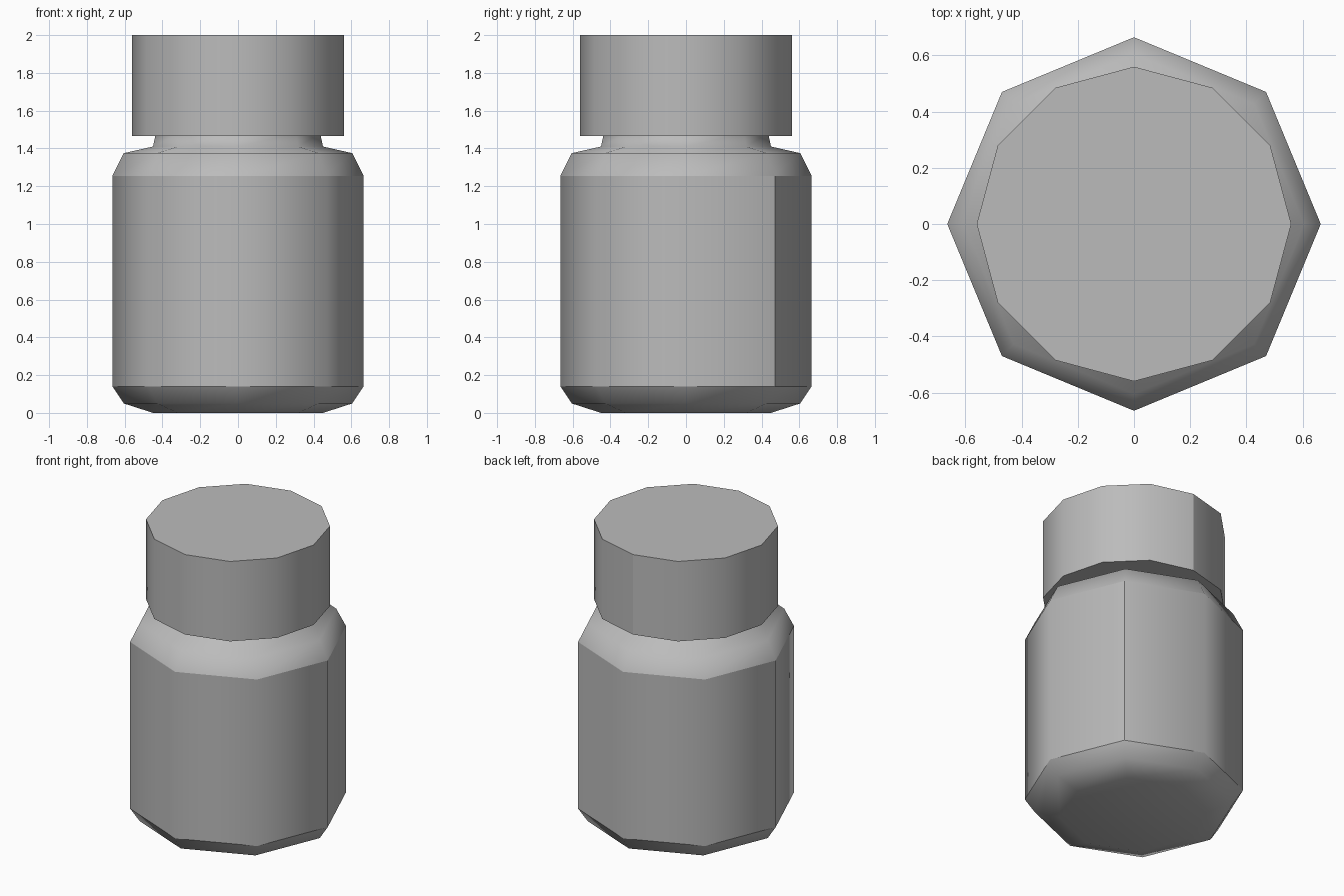
import bpy
import bmesh
from math import cos, sin, pi

cube = bpy.data.objects.get("Cube")
if cube:
    bpy.data.objects.remove(cube, do_unlink=True)

GREY = (0.5, 0.5, 0.5, 1.0)
grey = bpy.data.materials.new("plain grey")
grey.use_nodes = True
grey.diffuse_color = GREY
grey.node_tree.nodes["Principled BSDF"].inputs["Base Color"].default_value = GREY


def lathe(name, profile, sides, sharp_rings, seam_side, seam_rings):
    """Closed turned solid; chosen rings and one vertical seam stay sharp."""
    bm = bmesh.new()
    rings = [[bm.verts.new((r * cos(2 * pi * i / sides), r * sin(2 * pi * i / sides), z))
              for i in range(sides)] for r, z in profile]
    for low, high in zip(rings, rings[1:]):
        for i in range(sides):
            j = (i + 1) % sides
            bm.faces.new((low[i], low[j], high[j], high[i]))
    bm.faces.new(rings[0][::-1])
    bm.faces.new(rings[-1])
    for face in bm.faces:
        face.smooth = True
    for k in sharp_rings:
        for i in range(sides):
            bm.edges.get((rings[k][i], rings[k][(i + 1) % sides])).smooth = False
    a, b = seam_rings
    bm.edges.get((rings[a][seam_side], rings[b][seam_side])).smooth = False
    mesh = bpy.data.meshes.new(name)
    bm.to_mesh(mesh)
    bm.free()
    mesh.materials.append(grey)
    obj = bpy.data.objects.new(name, mesh)
    bpy.context.collection.objects.link(obj)
    return obj


# Eight-sided bottle: rounded base, straight wall, shoulder and neck
bottle_profile = [(0.45, 0.0), (0.605, 0.05), (0.665, 0.14), (0.665, 1.255),
                  (0.605, 1.375), (0.45, 1.41), (0.435, 1.48)]
lathe("bottle", bottle_profile, 8, (2, 3, 6), 1, (2, 3))

# Twelve-sided screw cap
lathe("cap", [(0.56, 1.465), (0.56, 2.0)], 12, (0, 1), 3, (0, 1))
